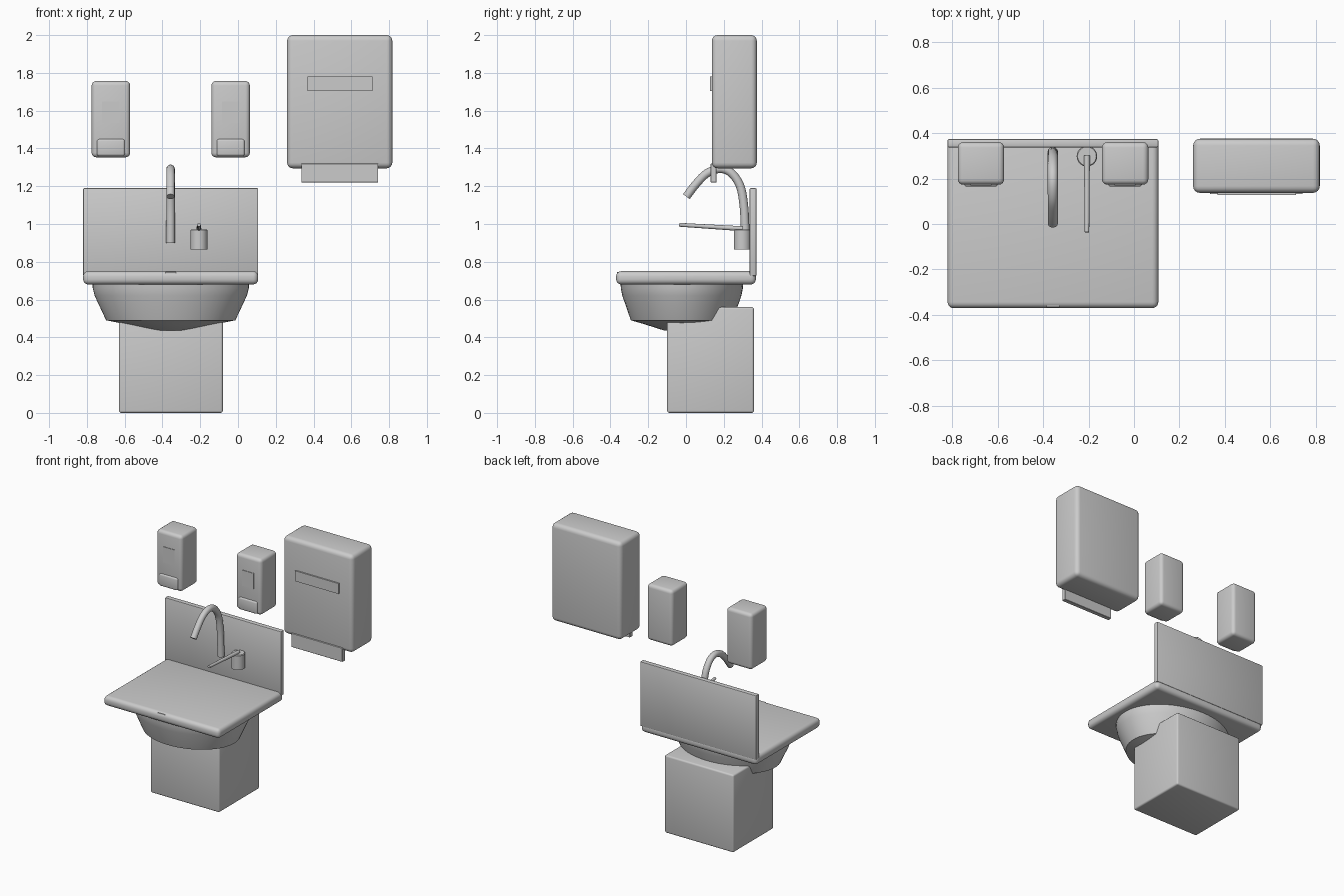
import bpy, bmesh, math
from mathutils import Vector

if "Cube" in bpy.data.objects:
    bpy.data.objects.remove(bpy.data.objects["Cube"])


def finish(name, bm, smooth=True):
    bmesh.ops.recalc_face_normals(bm, faces=bm.faces[:])
    me = bpy.data.meshes.new(name)
    bm.to_mesh(me)
    bm.free()
    ob = bpy.data.objects.new(name, me)
    bpy.context.collection.objects.link(ob)
    if smooth:
        bpy.ops.object.select_all(action='DESELECT')
        ob.select_set(True)
        bpy.context.view_layer.objects.active = ob
        bpy.ops.object.shade_smooth_by_angle(angle=math.radians(35))
    return ob


def box(name, x, y, z, r=0.0, seg=4):
    """Rounded box from (min, max) pairs."""
    bm = bmesh.new()
    bmesh.ops.create_cube(bm, size=1)
    for v in bm.verts:
        v.co = Vector([(a + b) / 2 + c * (b - a) for c, (a, b) in zip(v.co, (x, y, z))])
    if r:
        bmesh.ops.bevel(bm, geom=bm.edges[:], offset=r, segments=seg,
                        profile=0.5, affect='EDGES')
    return finish(name, bm)


def loft(name, rings):
    """Skin a list of vertex rings and cap both ends."""
    bm = bmesh.new()
    loops = [[bm.verts.new(p) for p in ring] for ring in rings]
    n = len(loops[0])
    for a, b in zip(loops, loops[1:]):
        for i in range(n):
            j = (i + 1) % n
            bm.faces.new((a[i], a[j], b[j], b[i]))
    bm.faces.new(loops[0])
    bm.faces.new(loops[-1])
    return finish(name, bm)


def ellipse(cx, cy, z, rx, ry, n=64):
    return [(cx + rx * math.cos(2 * math.pi * i / n),
             cy + ry * math.sin(2 * math.pi * i / n), z) for i in range(n)]


def tube(name, x, path, radii, n=20):
    """Round tube along a (y, z) path in the plane of constant x."""
    rings = []
    for k, (y, z) in enumerate(path):
        p, q = path[max(k - 1, 0)], path[min(k + 1, len(path) - 1)]
        t = Vector((0, q[0] - p[0], q[1] - p[1])).normalized()
        side = Vector((1, 0, 0))
        up = t.cross(side)
        r = radii[0] + (radii[1] - radii[0]) * k / (len(path) - 1)
        rings.append([Vector((x, y, z)) + r * (side * math.cos(a) + up * math.sin(a))
                      for a in (2 * math.pi * i / n for i in range(n))])
    return loft(name, rings)


def spline(pts, steps=5):
    """Catmull-Rom smoothing of a 2D path."""
    P = [Vector(p) for p in [pts[0]] + pts + [pts[-1]]]
    out = []
    for a, b, c, d in zip(P, P[1:], P[2:], P[3:]):
        for s in range(steps):
            t = s / steps
            out.append(0.5 * (2 * b + (c - a) * t + (2 * a - 5 * b + 4 * c - d) * t * t
                              + (3 * b - a - 3 * c + d) * t ** 3))
    return [tuple(v) for v in out] + [pts[-1]]


# Sink: pedestal, countertop, splashback
box("pedestal", (-0.63, -0.08), (-0.10, 0.36), (0, 0.56), 0.012, 3)
box("countertop", (-0.82, 0.107), (-0.37, 0.37), (0.68, 0.75), 0.027)
box("splashback", (-0.82, 0.107), (0.337, 0.373), (0.725, 1.19), 0.006, 2)
box("front_overflow_slot", (-0.385, -0.328), (-0.365, -0.34), (0.735, 0.745))

# Elliptical bowl under the countertop
profile = [(0.70, 0.415, 0.325), (0.66, 0.413, 0.323), (0.62, 0.403, 0.315),
           (0.49, 0.342, 0.27), (0.47, 0.24, 0.20), (0.435, 0.09, 0.09)]
loft("bowl", [ellipse(-0.356, -0.022, z, rx, ry) for z, rx, ry in profile])

# Gooseneck faucet
neck = [(0.316, 0.90), (0.312, 1.0), (0.306, 1.10), (0.287, 1.2), (0.24, 1.27),
        (0.18, 1.292), (0.11, 1.268), (0.05, 1.208), (0.002, 1.145)]
tube("faucet", -0.357, spline(neck), (0.023, 0.022))

# Mixer valve and lever
loft("valve_body", [ellipse(-0.207, 0.298, z, r, r, 40) for z, r in
                    ((0.865, 0.045), (0.967, 0.045), (0.972, 0.041))])
tube("valve_lever", -0.207, [(0.30, 0.975), (-0.036, 0.996)], (0.013, 0.01), 16)

# Two soap dispensers
for side, cx in (("left", -0.673), ("right", -0.039)):
    box(side + "_dispenser_body", (cx - 0.102, cx + 0.102), (0.173, 0.36), (1.353, 1.757), 0.024)
    box(side + "_dispenser_window", (cx - 0.046, cx + 0.046), (0.169, 0.19), (1.535, 1.648))
    box(side + "_dispenser_push_bar", (cx - 0.074, cx + 0.074), (0.164, 0.22), (1.36, 1.45), 0.012, 3)

# Paper towel dispenser
box("towel_cabinet", (0.26, 0.817), (0.137, 0.375), (1.295, 2.0), 0.03)
box("towel_window", (0.367, 0.713), (0.127, 0.16), (1.705, 1.78))
box("paper_towel", (0.335, 0.742), (0.131, 0.162), (1.22, 1.32), 0.002, 1)
